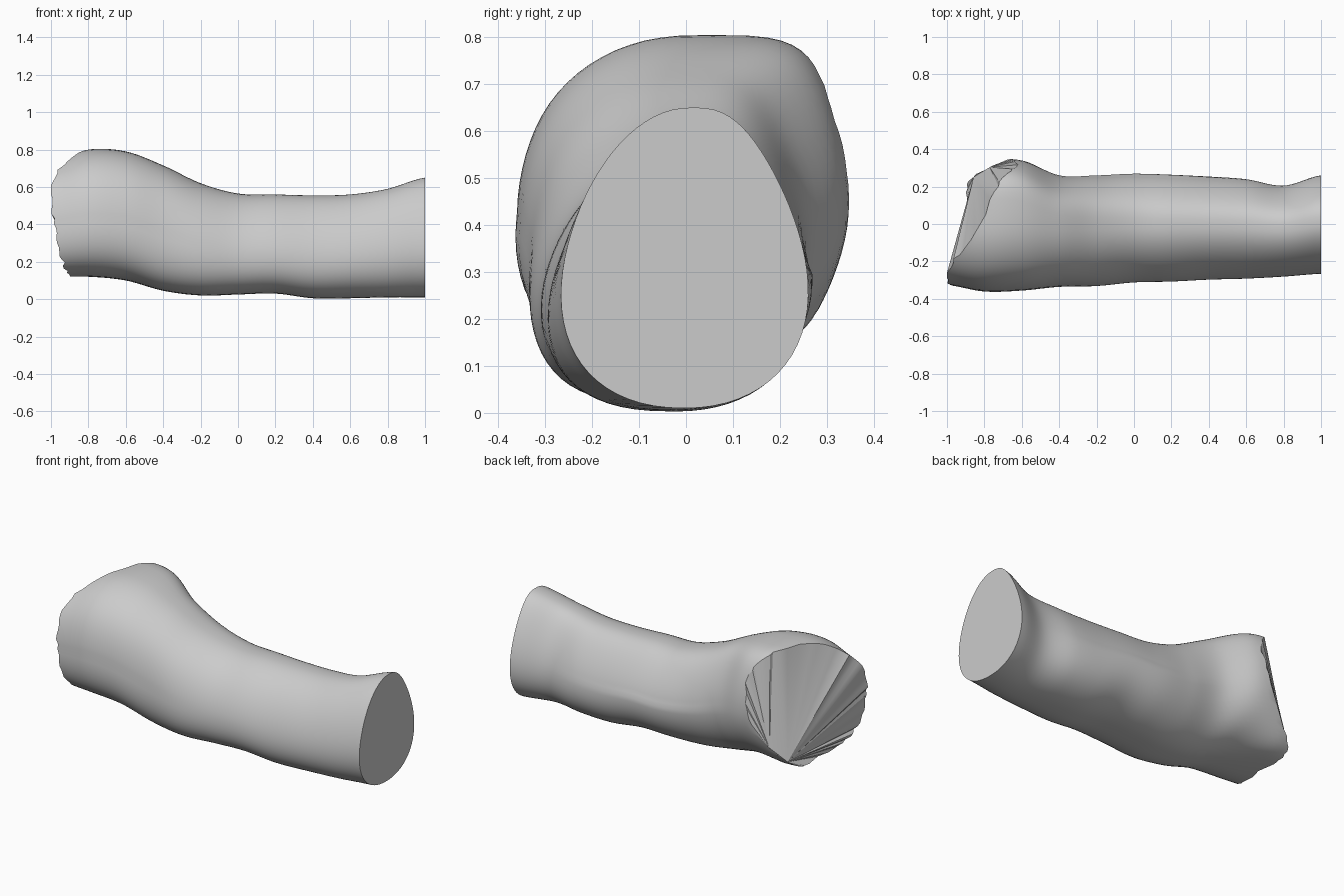
import bpy, bmesh, math, random

default = bpy.data.objects.get("Cube")
if default:
    bpy.data.objects.remove(default)
random.seed(4)

RINGS, SEGMENTS = 56, 72

# Limb outline: x, front y, back y, bottom z, top z
STATIONS = [
    (-1.0, -.325, .30, .12, .74),
    (-.8, -.36, .34, .12, .8),
    (-.6, -.355, .34, .10, .79),
    (-.4, -.335, .26, .045, .715),
    (-.2, -.33, .26, .02, .62),
    (0, -.31, .27, .025, .565),
    (.2, -.305, .265, .03, .56),
    (.4, -.295, .255, .005, .555),
    (.6, -.29, .24, .005, .56),
    (.8, -.28, .205, .01, .59),
    (1.0, -.265, .26, .01, .65),
]
# Torn end: x of the edge at even angles, from the back over the top and round
TORN_EDGE = [-.65, -.63, -.68, -.8, -.94, -1, -.99, -.96, -.92, -.89, -.88, -.74]


def spline(a, b, c, d, t):
    """Smooth curve through b and c."""
    return b + .5 * t * (c - a + t * (2 * a - 5 * b + 4 * c - d
                                      + t * (3 * (b - c) + d - a)))


def outline(x):
    last = len(STATIONS) - 1
    place = min(max((x + 1) / 2 * last, 0), last - .001)
    i = int(place)
    rows = [STATIONS[min(max(i + k, 0), last)] for k in (-1, 0, 1, 2)]
    return [spline(*(r[n] for r in rows), place - i) for n in range(1, 5)]


def torn_x(angle):
    count = len(TORN_EDGE)
    place = angle / math.tau * count
    i = int(place)
    return spline(*(TORN_EDGE[(i + k) % count] for k in (-1, 0, 1, 2)), place - i)


def ease(x, start, end, low, high):
    """Smooth step from low to high."""
    t = min(max((x - start) / (end - start), 0), 1)
    return low + (high - low) * t * t * (3 - 2 * t)


def section_point(x, angle):
    """Egg-shaped toward the narrow end, square-backed toward the torn end."""
    front, back, bottom, top = outline(x)
    c, s = math.cos(angle), math.sin(angle)
    if c > 0 and s > 0:
        power = ease(x, -.7, -.35, .6, .85)
        egg = ease(x, -.65, .3, 0, .24)
    elif c > 0:
        power = ease(x, -.85, -.55, .6 + .15 * s, .95)
        egg = ease(x, -.3, .9, 0, .24)
    elif s > 0:
        power = ease(x, -.6, .2, .65, .82)
        egg = ease(x, -.6, .2, .1, .25)
    else:
        power = ease(x, 0, 1, .66, .9)
        egg = ease(x, -.6, .6, .18, .25)
    reach = math.copysign(abs(c) ** power, c) * (1 - egg * s) / (1 + egg / 9)
    lean = ease(x, -.6, .2, .06, .02) * max(s, 0) ** 4
    y = (front + back) / 2 + (back - front) / 2 * reach + lean
    z = (bottom + top) / 2 + (top - bottom) / 2 * s
    return x, y, z


# Limb wall, lofted from the torn edge to the flat cut
bm = bmesh.new()
angles = [math.tau * j / SEGMENTS for j in range(SEGMENTS)]
edge = [max(torn_x(a) + random.uniform(-.012, .012), -1) for a in angles]
rings = []
for i in range(RINGS + 1):
    t = i / RINGS
    rings.append([bm.verts.new(section_point(e + (1 - e) * t, a))
                  for e, a in zip(edge, angles)])
for low, high in zip(rings, rings[1:]):
    for j in range(SEGMENTS):
        k = (j + 1) % SEGMENTS
        bm.faces.new((low[j], low[k], high[k], high[j]))

# Flat cut face
bm.faces.new(rings[-1])


# Torn face, folded in two fans: from its lower back corner and the notch above
def fan(corner, verts):
    for a, b in zip(verts, verts[1:]):
        bm.faces.new((corner, b, a))


tip = round(SEGMENTS * .85)
loop = rings[0][tip:] + rings[0][:tip]
notch, crest = 4, 26
fan(loop[notch], loop[notch + 1:crest + 1])
fan(loop[0], loop[1:notch + 1] + loop[crest:])
bmesh.ops.recalc_face_normals(bm, faces=bm.faces)

mesh = bpy.data.meshes.new("limb_section")
bm.to_mesh(mesh)
bm.free()
limb = bpy.data.objects.new("limb_section", mesh)
bpy.context.collection.objects.link(limb)

# Plain grey
grey = bpy.data.materials.new("plain_grey")
grey.use_nodes = True
colour = (.6, .6, .6, 1)
grey.diffuse_color = colour
grey.node_tree.nodes["Principled BSDF"].inputs["Base Color"].default_value = colour
mesh.materials.append(grey)

bpy.ops.object.select_all(action='DESELECT')
limb.select_set(True)
bpy.context.view_layer.objects.active = limb
bpy.ops.object.shade_smooth_by_angle(angle=math.radians(30))
